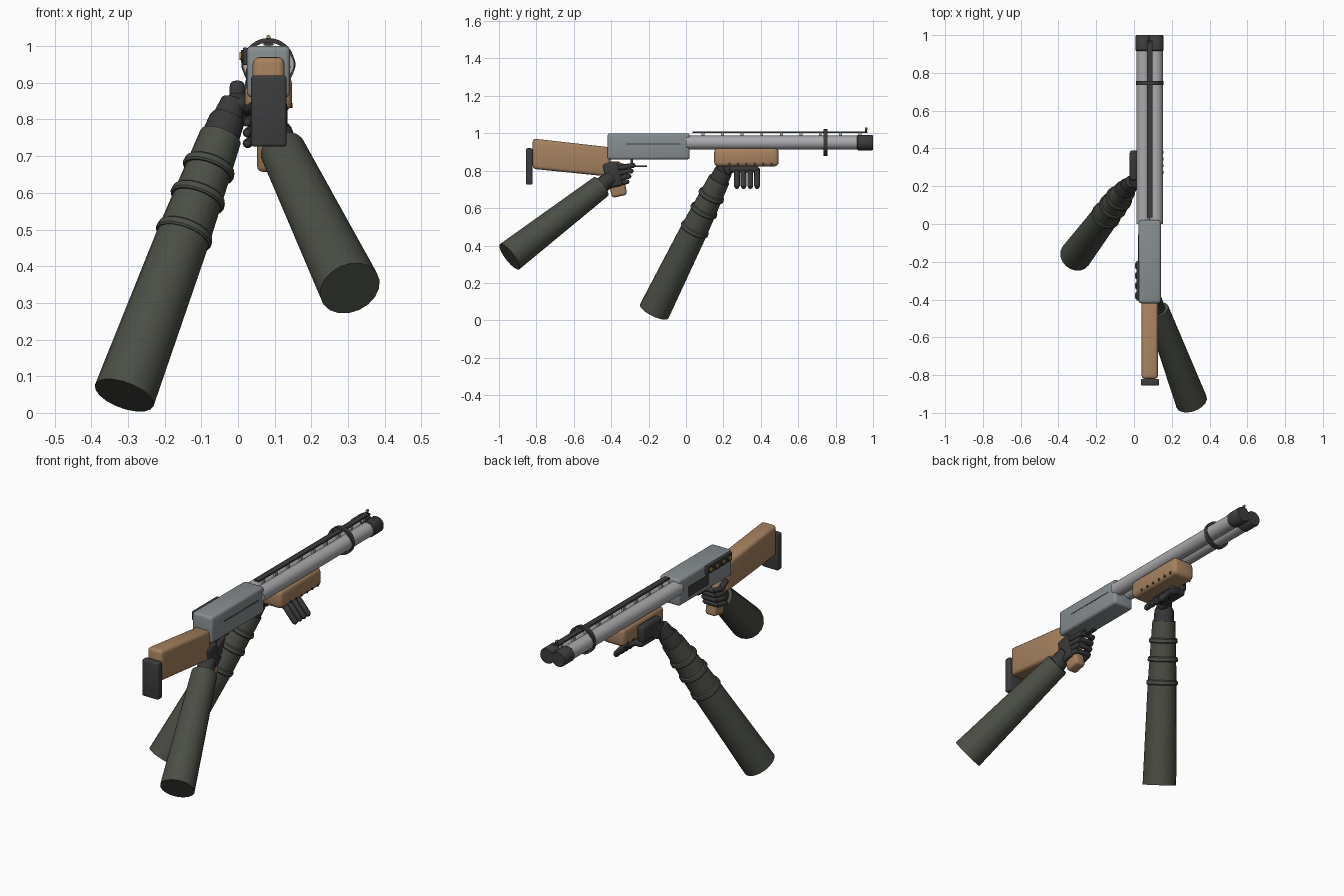
import bpy, bmesh, math
from mathutils import Vector, Matrix

if "Cube" in bpy.data.objects:
    bpy.data.objects.remove(bpy.data.objects["Cube"])

CX = 0.083  # centre line of the gun


def mat(name, c):
    m = bpy.data.materials.new(name)
    m.diffuse_color = (*c, 1)
    m.use_nodes = True
    m.node_tree.nodes["Principled BSDF"].inputs["Base Color"].default_value = m.diffuse_color
    return m


WOOD = mat("wood", (0.38, 0.22, 0.115))
STEEL = mat("steel", (0.24, 0.27, 0.28))
BARREL = mat("barrel_metal", (0.40, 0.40, 0.42))
DARK = mat("dark_metal", (0.045, 0.046, 0.048))
GLOVE = mat("glove", (0.04, 0.04, 0.04))
SLEEVE = mat("sleeve", (0.07, 0.077, 0.06))
BRASS = mat("brass", (0.42, 0.27, 0.10))


def finish(name, bm, m, angle=35):
    bmesh.ops.recalc_face_normals(bm, faces=bm.faces)
    me = bpy.data.meshes.new(name)
    bm.to_mesh(me)
    bm.free()
    me.materials.append(m)
    ob = bpy.data.objects.new(name, me)
    bpy.context.collection.objects.link(ob)
    bpy.ops.object.select_all(action='DESELECT')
    ob.select_set(True)
    bpy.context.view_layer.objects.active = ob
    bpy.ops.object.shade_smooth_by_angle(angle=math.radians(angle))
    return ob


def round_edges(bm, w):
    if w:
        bmesh.ops.bevel(bm, geom=bm.edges[:], offset=w, segments=3,
                        profile=0.5, affect='EDGES')


def box(name, c, size, m, bevel=0.0, tilt=0.0):
    bm = bmesh.new()
    bmesh.ops.create_cube(bm, size=1)
    bmesh.ops.scale(bm, vec=size, verts=bm.verts)
    round_edges(bm, bevel)
    bm.transform(Matrix.Translation(c) @ Matrix.Rotation(tilt, 4, 'X'))
    return finish(name, bm, m)


def side_profile(name, pts, x0, x1, m, bevel):
    """Extrude a (y, z) outline across x."""
    bm = bmesh.new()
    f = bm.faces.new([bm.verts.new((x0, y, z)) for y, z in pts])
    r = bmesh.ops.extrude_face_region(bm, geom=[f])
    vs = [v for v in r["geom"] if isinstance(v, bmesh.types.BMVert)]
    bmesh.ops.translate(bm, vec=(x1 - x0, 0, 0), verts=vs)
    bmesh.ops.recalc_face_normals(bm, faces=bm.faces)
    round_edges(bm, bevel)
    return finish(name, bm, m)


def turned(name, a, b, prof, m, n=20):
    """Turn (t, radius) pairs around the axis a-b."""
    a, b = Vector(a), Vector(b)
    q = (b - a).to_track_quat('Z', 'Y')
    bm = bmesh.new()
    rings = []
    for t, r in prof:
        rings.append([bm.verts.new(a.lerp(b, t) + q @ Vector(
            (r * math.cos(2 * math.pi * i / n), r * math.sin(2 * math.pi * i / n), 0)))
            for i in range(n)])
    for p, s in zip(rings, rings[1:]):
        for i in range(n):
            bm.faces.new((p[i], p[(i + 1) % n], s[(i + 1) % n], s[i]))
    bm.faces.new(rings[0])
    bm.faces.new(rings[-1])
    return finish(name, bm, m)


def rod(name, a, b, r, m, n=20):
    return turned(name, a, b, [(0, r), (1, r)], m, n)


def finger(name, pts, r):
    """Rounded bones along a path."""
    for k, (a, b) in enumerate(zip(pts, pts[1:])):
        e = r / (Vector(b) - Vector(a)).length
        prof = [(-e * math.cos(t), r * math.sin(t)) for t in (0.25, 0.8, 1.57)]
        prof += [(1 + e * math.cos(t), r * math.sin(t)) for t in (1.57, 0.8, 0.25)]
        turned(f"{name}_bone_{k + 1}", a, b, prof, GLOVE, 10)


# Receiver with groove, port and shell holder
box("receiver", (CX, -0.20, 0.93), (0.118, 0.44, 0.14), STEEL, 0.014)
box("receiver_groove", (CX + 0.058, -0.175, 0.943), (0.004, 0.29, 0.006), DARK)
box("ejection_port", (CX - 0.058, -0.14, 0.912), (0.006, 0.17, 0.055), DARK)
box("shell_holder", (0.020, -0.30, 0.972), (0.014, 0.21, 0.048), DARK, 0.004)
for i in range(4):
    y = -0.22 - 0.053 * i
    rod(f"shell_{i + 1}", (0.03, y, 0.973), (0.008, y, 0.973), 0.017, DARK, 12)
    rod(f"shell_cap_{i + 1}", (0.01, y, 0.973), (0.004, y, 0.973), 0.011, BRASS, 12)
box("trigger_guard", (CX, -0.265, 0.825), (0.022, 0.115, 0.008), DARK)
box("trigger", (CX, -0.29, 0.845), (0.01, 0.012, 0.04), DARK)

# Twin barrels
for side, s in (("left", -1), ("right", 1)):
    x = CX + 0.033 * s
    rod(side + "_barrel", (x, 0.0, 0.95), (x, 0.97, 0.95), 0.037, BARREL, 24)
    turned(side + "_muzzle", (x, 0.915, 0.95), (x, 1.0, 0.95),
           [(0, 0.037), (0.06, 0.041), (0.94, 0.041), (1, 0.038)], DARK, 24)

# Barrel band
bm = bmesh.new()
rings = []
for i in range(36):
    t = 2 * math.pi * i / 36
    rings.append([bm.verts.new((CX + r * math.cos(t), y, 0.95 + r * math.sin(t)))
                  for r, y in ((0.072, 0.735), (0.072, 0.757), (0.060, 0.757), (0.060, 0.735))])
for i in range(36):
    p, s = rings[i], rings[(i + 1) % 36]
    for j in range(4):
        bm.faces.new((p[j], p[(j + 1) % 4], s[(j + 1) % 4], s[j]))
finish("barrel_band", bm, DARK)

# Sighting rib
box("sight_rib", (CX, 0.503, 1.006), (0.028, 0.935, 0.009), DARK)
for i in range(9):
    box(f"rib_post_{i + 1}", (CX, 0.09 + 0.105 * i, 0.985), (0.014, 0.016, 0.04), BARREL)
rod("front_sight_post", (CX, 0.963, 1.005), (CX, 0.963, 1.022), 0.005, DARK, 10)
rod("front_sight_bead", (CX, 0.957, 1.024), (CX, 0.970, 1.024), 0.006, BRASS, 10)

# Forend with grip studs
box("forend", (CX, 0.323, 0.872), (0.128, 0.345, 0.098), WOOD, 0.022)
for i in range(6):
    y = 0.233 + 0.045 * i
    rod(f"forend_stud_{i + 1}", (CX - 0.066, y, 0.838), (CX + 0.066, y, 0.838), 0.007, DARK, 10)

# Stock, butt pad and grip
side_profile("stock", [(-0.82, 0.972), (-0.82, 0.81), (-0.405, 0.768), (-0.405, 0.925)],
             0.040, 0.127, WOOD, 0.018)
box("butt_pad", (0.084, -0.838, 0.823), (0.096, 0.036, 0.194), DARK, 0.008)
side_profile("grip", [(-0.44, 0.85), (-0.35, 0.85), (-0.314, 0.672), (-0.395, 0.654)],
             0.052, 0.114, WOOD, 0.015)

# Trigger arm and hand
turned("trigger_arm_sleeve", (0.305, -0.943, 0.34), (0.122, -0.455, 0.715),
       [(0, 0.085), (1, 0.063)], SLEEVE, 18)
box("trigger_palm", (0.104, -0.392, 0.778), (0.062, 0.088, 0.135), GLOVE, 0.016, 0.2)
turned("trigger_wrist", (0.125, -0.47, 0.705), (0.108, -0.40, 0.765),
       [(0, 0.045), (1, 0.04)], GLOVE, 14)
for i in range(4):
    z, f = 0.828 - 0.029 * i, -0.283 - 0.011 * i
    finger(f"trigger_finger_{i + 1}",
           [(0.122, f - 0.07, z - 0.012), (0.108, f, z), (0.036, f, z), (0.026, f - 0.05, z - 0.006)],
           0.0135)
finger("trigger_thumb", [(0.09, -0.41, 0.835), (0.04, -0.39, 0.835), (0.028, -0.34, 0.825)], 0.014)

# Support arm with sleeve rolls, cuff and wrist
A, B = Vector((-0.31, -0.17, 0.048)), Vector((-0.012, 0.225, 0.848))
turned("support_arm_sleeve", A, A.lerp(B, 0.88),
       [(0, 0.085), (0.62, 0.073), (1, 0.058)], SLEEVE, 18)
for i, (t, r) in enumerate(((0.55, 0.080), (0.675, 0.077), (0.775, 0.073))):
    turned(f"sleeve_roll_{i + 1}", A.lerp(B, t - 0.014), A.lerp(B, t + 0.014),
           [(0, r - 0.004), (0.2, r), (0.8, r - 0.002), (1, r - 0.008)], SLEEVE, 18)
turned("support_cuff", A.lerp(B, 0.86), A.lerp(B, 0.945),
       [(0, 0.053), (0.85, 0.049), (1, 0.045)], GLOVE, 16)
turned("support_wrist", A.lerp(B, 0.93), B, [(0, 0.043), (1, 0.035)], GLOVE, 14)

# Support hand
box("support_palm", (-0.002, 0.31, 0.862), (0.042, 0.16, 0.088), GLOVE, 0.016)
box("support_palm_heel", (0.0, 0.24, 0.83), (0.05, 0.09, 0.085), GLOVE, 0.018, 0.4)
box("support_palm_base", (0.03, 0.31, 0.808), (0.085, 0.16, 0.035), GLOVE, 0.014)
for i in range(4):
    y = 0.272 + 0.036 * i
    finger(f"support_finger_{i + 1}",
           [(0.035, y, 0.805), (0.09, y, 0.778), (0.142, y, 0.718)], 0.0155)
